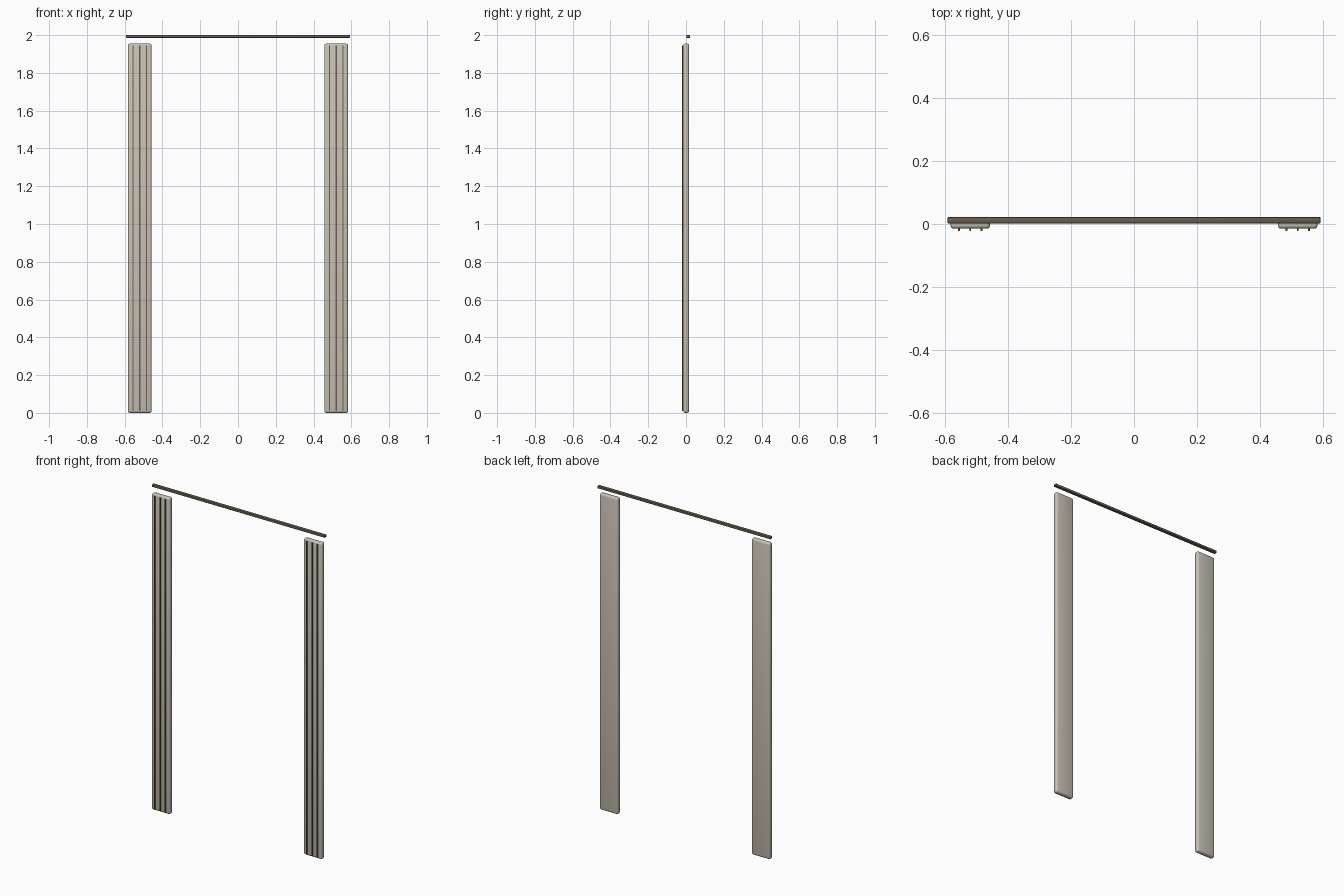
import bpy

if "Cube" in bpy.data.objects:
    bpy.data.objects.remove(bpy.data.objects["Cube"])


def material(name, rgb):
    m = bpy.data.materials.new(name)
    m.diffuse_color = (*rgb, 1)
    m.use_nodes = True
    m.node_tree.nodes["Principled BSDF"].inputs["Base Color"].default_value = m.diffuse_color
    return m


cloth = material("warm_grey", (0.58, 0.54, 0.46))
dark = material("dark_bronze", (0.14, 0.11, 0.08))


def box(name, lo, hi, mat, bevel, segments):
    """Bevelled box spanning two opposite corners."""
    centre = [(a + b) / 2 for a, b in zip(lo, hi)]
    bpy.ops.mesh.primitive_cube_add(size=1, location=centre)
    ob = bpy.context.object
    ob.name = name
    ob.scale = [b - a for a, b in zip(lo, hi)]
    bpy.ops.object.transform_apply(location=False, rotation=False, scale=True)
    ob.data.materials.append(mat)
    if bevel:
        mod = ob.modifiers.new("Bevel", "BEVEL")
        mod.width = bevel
        mod.segments = segments
        bpy.ops.object.modifier_apply(modifier=mod.name)
        bpy.ops.object.shade_smooth_by_angle()
    return ob


# Curtain rail across the top
box("rail", (-0.592, 0.002, 1.986), (0.592, 0.022, 2.0), dark, 0.002, 2)

for side, cx in (("left", -0.52), ("right", 0.52)):
    # Hanging panel with rounded edges
    box(side + "_panel", (cx - 0.063, -0.015, 0), (cx + 0.063, 0.016, 1.955),
        cloth, 0.011, 3)
    # Three raised vertical pleats on the front
    for i in (-1, 0, 1):
        x = cx + i * 0.036
        box(f"{side}_pleat_{i + 2}", (x - 0.003, -0.022, 0.01),
            (x + 0.003, -0.013, 1.945), dark, 0, 0)
